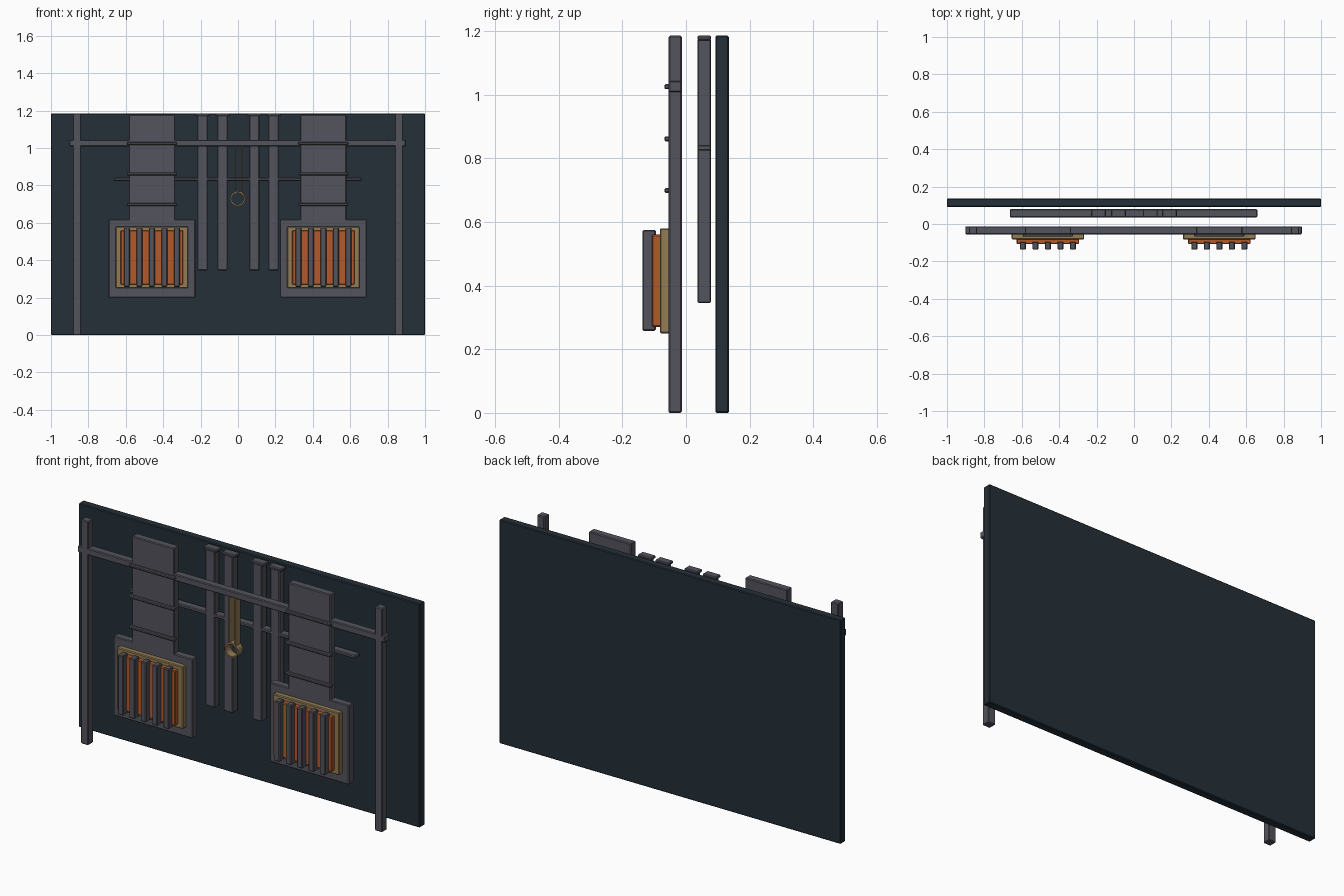
import bpy, bmesh, math

if "Cube" in bpy.data.objects:
    bpy.data.objects.remove(bpy.data.objects["Cube"])


def material(name, rgb):
    m = bpy.data.materials.new(name)
    m.diffuse_color = (*rgb, 1)
    m.use_nodes = True
    m.node_tree.nodes["Principled BSDF"].inputs["Base Color"].default_value = m.diffuse_color
    return m


NAVY = material("dark navy", (0.018, 0.029, 0.039))
GRAY = material("stone gray", (0.086, 0.088, 0.110))
TAN = material("tan", (0.29, 0.20, 0.09))
ORANGE = material("ember orange", (0.45, 0.10, 0.024))


def finish(bm, name, mat):
    mesh = bpy.data.meshes.new(name)
    bm.to_mesh(mesh)
    bm.free()
    mesh.materials.append(mat)
    obj = bpy.data.objects.new(name, mesh)
    bpy.context.collection.objects.link(obj)
    return obj


def box(name, x, y, z, mat, bevel=0.004):
    """Box from (min, max) ranges with slightly softened edges."""
    bm = bmesh.new()
    bmesh.ops.create_cube(bm, size=1)
    for v in bm.verts:
        v.co = [(r[0] + r[1]) / 2 + c * (r[1] - r[0])
                for r, c in zip((x, y, z), v.co)]
    obj = finish(bm, name, mat)
    if bevel:
        mod = obj.modifiers.new("soft edges", "BEVEL")
        mod.width = bevel
        mod.segments = 1
    return obj


def around(c, width):
    return (c - width / 2, c + width / 2)


FRONT = (-0.055, -0.013)   # depth of the front layer
BACK = (0.036, 0.079)      # depth of the pipe layer

# Back wall
box("back_wall", (-1, 1), (0.092, 0.135), (0, 1.185), NAVY)

# Frame posts and crossbar
for side in (-1, 1):
    box("frame_post", around(side * 0.861, 0.044), FRONT, (0, 1.185), GRAY)
box("crossbar", (-0.902, 0.898), FRONT, (1.008, 1.043), GRAY)

# Two furnaces
for cx in (-0.46, 0.456):
    box("furnace_body", around(cx, 0.464), FRONT, (0.2, 0.62), GRAY)
    box("chimney", around(cx, 0.247), FRONT, (0.6, 1.178), GRAY)
    for z in (1.025, 0.861, 0.699):
        box("chimney_band", around(cx, 0.268), (-0.068, -0.045),
            around(z, 0.016), GRAY)
    box("hearth_frame", around(cx, 0.388), (-0.082, -0.05), (0.25, 0.58), TAN)
    box("ember_panel", around(cx, 0.334), (-0.107, -0.078), (0.27, 0.56), ORANGE)
    for i in range(5):
        box("grate_bar", around(cx + (i - 2) * 0.0668, 0.032),
            (-0.137, -0.095), (0.258, 0.575), GRAY)

# Capped vertical pipes and their rail
for px in (-0.19, -0.083, 0.087, 0.19):
    box("pipe", around(px, 0.054), BACK, (0.345, 1.175), GRAY)
    box("pipe_cap", around(px, 0.078), BACK, (1.17, 1.185), GRAY)
box("pipe_rail", (-0.664, 0.66), BACK, (0.824, 0.842), GRAY)

# Pull chain straps hanging from the crossbar
for sx in (-0.014, 0.022):
    box("pull_strap", around(sx, 0.006), FRONT, (0.755, 1.01), TAN, 0)

# Pull ring: flat hoop, open along the depth axis
bm = bmesh.new()
N = 24
rings = []
for radius, y in ((0.04, FRONT[0]), (0.04, FRONT[1]),
                  (0.032, FRONT[1]), (0.032, FRONT[0])):
    rings.append([bm.verts.new((radius * math.cos(2 * math.pi * i / N) - 0.002, y,
                                0.729 + radius * math.sin(2 * math.pi * i / N)))
                  for i in range(N)])
for k in range(4):
    a, b = rings[k], rings[(k + 1) % 4]
    for i in range(N):
        j = (i + 1) % N
        bm.faces.new((a[i], a[j], b[j], b[i]))
bmesh.ops.recalc_face_normals(bm, faces=bm.faces)
finish(bm, "pull_ring", TAN)
